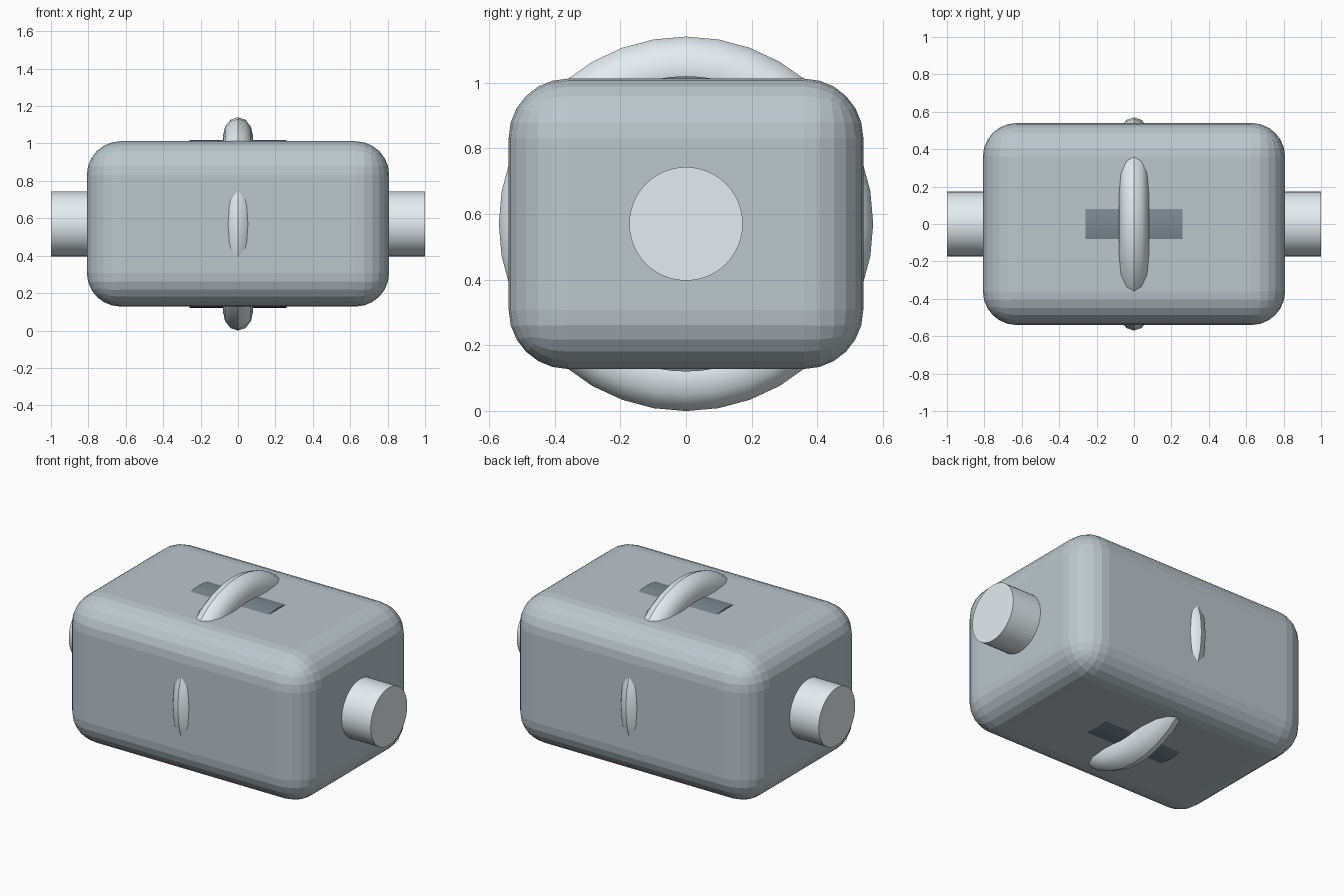
import bpy
import math

if "Cube" in bpy.data.objects:
    bpy.data.objects.remove(bpy.data.objects["Cube"])

CZ = 0.57  # height of the common axis


def material(name, rgb):
    m = bpy.data.materials.new(name)
    m.diffuse_color = (*rgb, 1)
    m.use_nodes = True
    m.node_tree.nodes["Principled BSDF"].inputs["Base Color"].default_value = m.diffuse_color
    return m


CASE = material("case_grey", (0.50, 0.57, 0.61))
METAL = material("light_metal", (0.78, 0.85, 0.88))
DARK = material("dark_core", (0.20, 0.25, 0.29))


def finish(name, mat, smooth=True):
    ob = bpy.context.object
    ob.name = name
    ob.data.materials.append(mat)
    bpy.ops.object.transform_apply(location=False, rotation=True, scale=True)
    if smooth:
        bpy.ops.object.shade_smooth_by_angle(angle=math.radians(35))
    return ob


def x_cylinder(name, radius, x0, x1, mat, sides):
    bpy.ops.mesh.primitive_cylinder_add(
        vertices=sides, radius=radius, depth=x1 - x0,
        location=((x0 + x1) / 2, 0, CZ), rotation=(0, math.pi / 2, 0))
    return finish(name, mat)


# Rounded housing
bpy.ops.mesh.primitive_cube_add(size=1, location=(0, 0, CZ))
bpy.context.object.scale = (1.616, 1.08, 0.884)
body = finish("housing", CASE, smooth=False)
bev = body.modifiers.new("rounding", 'BEVEL')
bev.width = 0.18
bev.segments = 6

# Shaft running through the housing
x_cylinder("shaft", 0.173, -1, 1, METAL, 48)

# Dark drum that just breaks the top and bottom faces
x_cylinder("drum", 0.4495, -0.26, 0.26, DARK, 64)

# Ring around the drum, slightly flattened along the axis
bpy.ops.mesh.primitive_torus_add(
    major_segments=36, minor_segments=12, major_radius=0.47, minor_radius=0.10,
    location=(0, 0, CZ), rotation=(0, math.pi / 2, 0))
bpy.context.object.scale = (1, 1, 0.8)
finish("ring", METAL)
